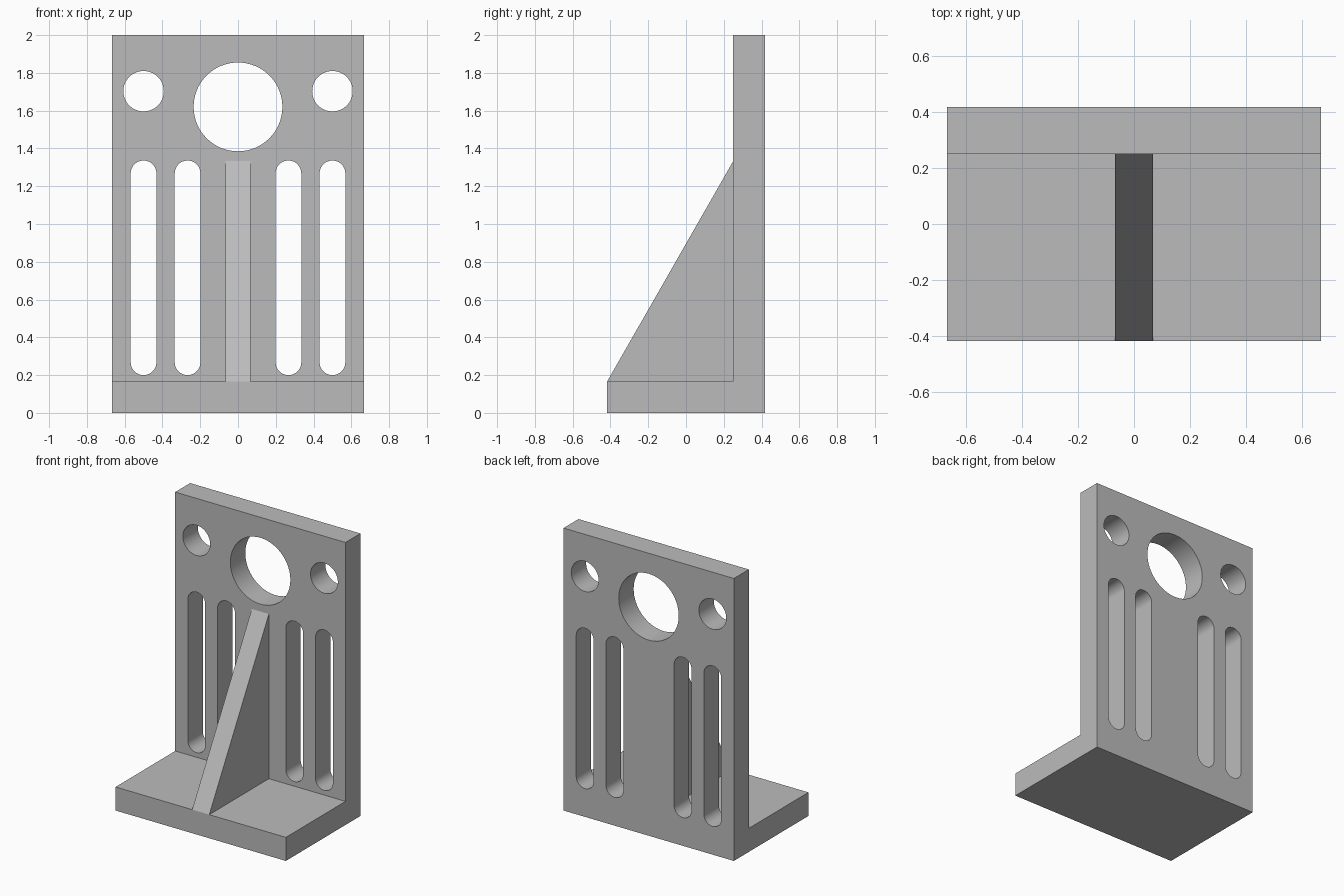
import bpy, bmesh, math
from mathutils import Vector

cube = bpy.data.objects.get("Cube")
if cube:
    bpy.data.objects.remove(cube, do_unlink=True)

HALF_W, HALF_D = 0.667, 0.417
THICK, HEIGHT = 0.167, 2.0
PLATE_Y = HALF_D - THICK          # front face of the upright plate
RIB_HALF, RIB_TOP = 0.067, 1.333

grey = bpy.data.materials.new("plain grey")
grey.use_nodes = True
colour = (0.5, 0.5, 0.5, 1)
grey.diffuse_color = colour
grey.node_tree.nodes["Principled BSDF"].inputs["Base Color"].default_value = colour


def prism(name, outline, offset):
    """Extrude a closed outline of points along an offset."""
    bm = bmesh.new()
    face = bm.faces.new([bm.verts.new(p) for p in outline])
    new = bmesh.ops.extrude_face_region(bm, geom=[face])["geom"]
    verts = [v for v in new if isinstance(v, bmesh.types.BMVert)]
    bmesh.ops.translate(bm, verts=verts, vec=Vector(offset))
    bmesh.ops.recalc_face_normals(bm, faces=bm.faces)
    mesh = bpy.data.meshes.new(name)
    bm.to_mesh(mesh)
    bm.free()
    mesh.materials.append(grey)
    obj = bpy.data.objects.new(name, mesh)
    bpy.context.collection.objects.link(obj)
    return obj


def side_prism(name, profile, half_width):
    return prism(name, [(-half_width, y, z) for y, z in profile], (2 * half_width, 0, 0))


def slot_cutter(x, low, high, radius, steps=32):
    """Round cutter, or a round-ended slot when low and high differ."""
    outline = []
    for centre, start in ((high, 0), (low, math.pi)):
        count = steps + 1 if high > low else steps
        for i in range(count):
            a = start + math.pi * i / steps
            outline.append((x + radius * math.cos(a), PLATE_Y - 0.1,
                            centre + radius * math.sin(a)))
    return prism("cutter", outline, (0, THICK + 0.2, 0))


def combine(target, other, operation):
    """Apply a boolean and remove the helper."""
    mod = target.modifiers.new("boolean", "BOOLEAN")
    mod.operation, mod.solver, mod.object = operation, "EXACT", other
    bpy.context.view_layer.objects.active = target
    bpy.ops.object.modifier_apply(modifier=mod.name)
    bpy.data.objects.remove(other, do_unlink=True)


# Foot and upright plate as one L-shaped section
bracket = side_prism("angle_bracket", [
    (-HALF_D, 0), (HALF_D, 0), (HALF_D, HEIGHT),
    (PLATE_Y, HEIGHT), (PLATE_Y, THICK), (-HALF_D, THICK)], HALF_W)

# Central triangular rib, sunk into the foot and plate
sink = 0.05
rib = side_prism("rib", [
    (-HALF_D, THICK), (PLATE_Y, RIB_TOP), (PLATE_Y + sink, RIB_TOP),
    (PLATE_Y + sink, THICK - sink), (-HALF_D, THICK - sink)], RIB_HALF)
combine(bracket, rib, "UNION")

# Large centre bore, small side holes and paired slots
combine(bracket, slot_cutter(0, 1.62, 1.62, 0.235), "DIFFERENCE")
for side in (-1, 1):
    combine(bracket, slot_cutter(side * 0.5, 1.703, 1.703, 0.107), "DIFFERENCE")
    for x in (0.267, 0.5):
        combine(bracket, slot_cutter(side * x, 0.268, 1.268, 0.068), "DIFFERENCE")

# Smooth hole walls, sharp plate edges
bpy.ops.object.select_all(action="DESELECT")
bracket.select_set(True)
bpy.context.view_layer.objects.active = bracket
bpy.ops.object.shade_smooth_by_angle(angle=math.radians(25))
